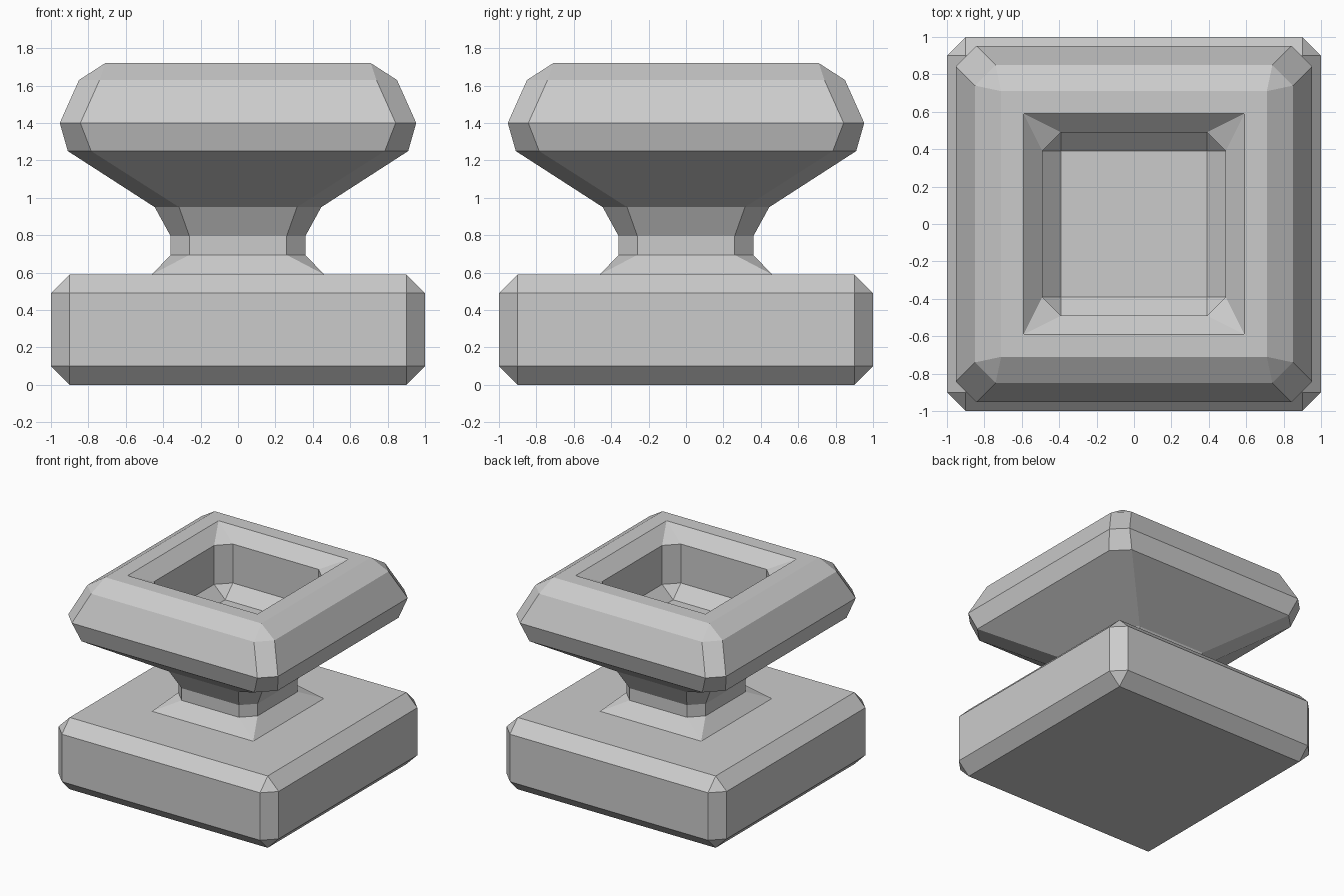
import bpy, bmesh

if "Cube" in bpy.data.objects:
    bpy.data.objects.remove(bpy.data.objects["Cube"])

# Profile rings from underside to bowl floor: (height, half width, corner cut)
BASE = [(0.0, 0.9, 0), (0.1, 1.0, 0.1), (0.49, 1.0, 0.1), (0.59, 0.9, 0)]
NECK = [(0.59, 0.46, 0), (0.695, 0.36, 0.1), (0.795, 0.36, 0.1), (0.95, 0.445, 0.13)]
BOWL = [(1.25, 0.91, 0.125), (1.4, 0.953, 0.11), (1.63, 0.85, 0.11), (1.72, 0.71, 0)]
INSIDE = [(1.72, 0.59, 0), (1.62, 0.49, 0.1), (1.3, 0.49, 0.1), (1.2, 0.39, 0)]


def ring(bm, z, h, c):
    """Square ring with cut corners, counter-clockwise."""
    k = h - c
    pts = [(h, -k), (h, k), (k, h), (-k, h), (-h, k), (-h, -k), (-k, -h), (k, -h)]
    return [bm.verts.new((x, y, z)) for x, y in pts]


def loft(name, profile):
    bm = bmesh.new()
    rings = [ring(bm, *p) for p in profile]
    for low, high in zip(rings, rings[1:]):
        for i in range(8):
            j = (i + 1) % 8
            bm.faces.new((low[i], low[j], high[j], high[i]))
    bm.faces.new(rings[0][::-1])
    bm.faces.new(rings[-1])
    # Sharp corners collapse to single points
    bmesh.ops.remove_doubles(bm, verts=bm.verts[:], dist=0.0005)
    bmesh.ops.recalc_face_normals(bm, faces=bm.faces[:])
    mesh = bpy.data.meshes.new(name)
    bm.to_mesh(mesh)
    bm.free()
    obj = bpy.data.objects.new(name, mesh)
    bpy.context.collection.objects.link(obj)
    return obj


# One continuous pedestal: base block, narrow neck, flared hollow bowl
loft("pedestal_bowl", BASE + NECK + BOWL + INSIDE)
